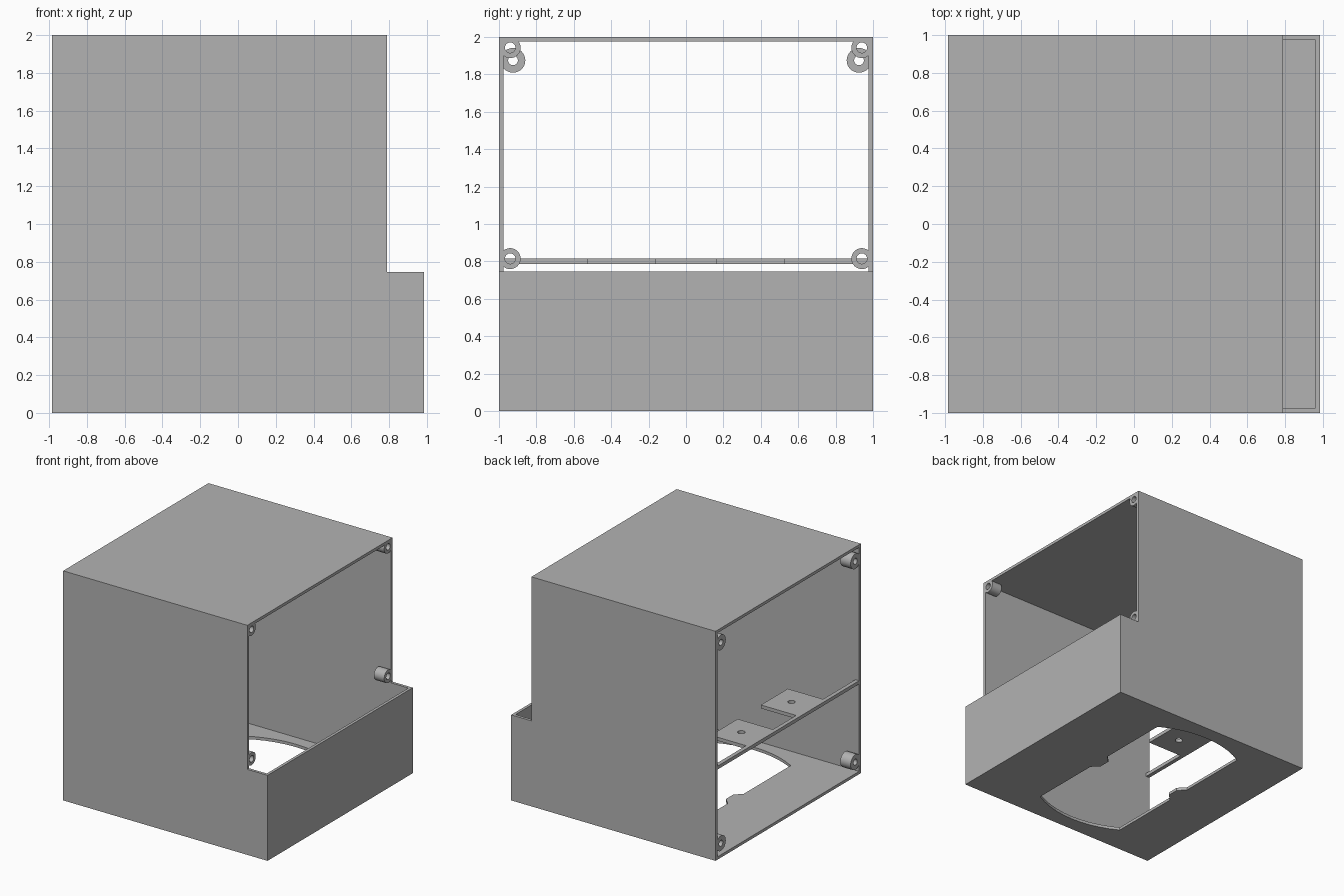
import bpy, bmesh, math
from mathutils import Vector

cube = bpy.data.objects.get("Cube")
if cube:
    bpy.data.objects.remove(cube, do_unlink=True)

grey = bpy.data.materials.new("plain grey")
grey.use_nodes = True
COLOUR = (0.45, 0.45, 0.45, 1)
grey.diffuse_color = COLOUR
grey.node_tree.nodes["Principled BSDF"].inputs["Base Color"].default_value = COLOUR

BACK, FRONT, LIP = -0.985, 0.79, 0.985   # x of open back, upper opening, lower lip
WALL = 0.025


def finish(name, bm):
    bmesh.ops.recalc_face_normals(bm, faces=bm.faces)
    mesh = bpy.data.meshes.new(name)
    bm.to_mesh(mesh)
    bm.free()
    mesh.materials.append(grey)
    ob = bpy.data.objects.new(name, mesh)
    bpy.context.collection.objects.link(ob)
    return ob


def prism(name, outline, low, high, axis):
    """Extrude a flat outline along y (points are x, z) or z (points are x, y)."""
    place = (lambda a, b: (a, low, b)) if axis == "y" else (lambda a, b: (a, b, low))
    bm = bmesh.new()
    face = bm.faces.new([bm.verts.new(place(a, b)) for a, b in outline])
    new = bmesh.ops.extrude_face_region(bm, geom=[face])["geom"]
    depth = high - low
    move = Vector((0, depth, 0)) if axis == "y" else Vector((0, 0, depth))
    bmesh.ops.translate(bm, vec=move, verts=[g for g in new if isinstance(g, bmesh.types.BMVert)])
    return finish(name, bm)


def cut(ob, cutter):
    cutter.hide_render = True
    mod = ob.modifiers.new("cut", "BOOLEAN")
    mod.operation, mod.solver, mod.object = "DIFFERENCE", "EXACT", cutter
    bpy.context.view_layer.objects.active = ob
    bpy.ops.object.modifier_apply(modifier=mod.name)
    bpy.data.objects.remove(cutter, do_unlink=True)


def smooth(ob):
    bpy.ops.object.select_all(action="DESELECT")
    ob.select_set(True)
    bpy.context.view_layer.objects.active = ob
    bpy.ops.object.shade_smooth_by_angle(angle=math.radians(30))


def circle(cx, cy, r, n, start=0.0, sweep=math.tau):
    return [(cx + r * math.cos(start + sweep * i / n), cy + r * math.sin(start + sweep * i / n))
            for i in range(n)]


# Hollow stepped case, open at the back and above the front lip
case = prism("case_shell", [(BACK, 0), (LIP, 0), (LIP, 0.745), (FRONT, 0.745), (FRONT, 2), (BACK, 2)],
             -1, 1, "y")
inside = [(-1.2, WALL), (LIP - WALL, WALL), (LIP - WALL, 2 - WALL), (-1.2, 2 - WALL)]
cut(case, prism("case_cutter", inside, WALL - 1, 1 - WALL, "y"))

# Floor opening: a disc cut flat on two sides, with a small tooth in each flat side
MID, HALF, RADIUS = -0.05, 0.43, 0.87
reach = math.acos(HALF / RADIUS)
arc = circle(0, 0, RADIUS, 10, reach, math.pi - 2 * reach) + [(-HALF, RADIUS * math.sin(reach))]
tooth = [(-HALF, 0.11), (0.06 - HALF, 0.05), (0.06 - HALF, -0.05), (-HALF, -0.11)]
half_outline = arc + tooth
outline = half_outline + [(-x, -y) for x, y in half_outline]
cut(case, prism("floor_cutter", [(x + MID, y) for x, y in outline], -0.1, 0.1, "z"))

# Shelf bar across the back with two drilled tabs
BAR, TIP = BACK + 0.035, BACK + 0.375
SIDE, OUTER, INNER = 0.98, 0.53, 0.16
half_comb = [(BACK, SIDE), (BAR, SIDE), (BAR, OUTER), (TIP, OUTER), (TIP, INNER), (BAR, INNER)]
comb = half_comb + [(x, -y) for x, y in reversed(half_comb)]
shelf = prism("shelf", comb, 0.785, 0.815, "z")
for side in (-1, 1):
    hole = circle(BACK + 0.21, side * 0.345, 0.03, 24)
    cut(shelf, prism("tab_cutter", hole, 0.7, 0.9, "z"))


# Screw bosses: short tubes along x
def boss(name, x, y, z, outer, inner, length=0.1):
    bm = bmesh.new()
    ring = [bm.verts.new((a, 0, r)) for a, r in
            ((0, inner), (0, outer), (length, outer), (length, inner))]
    edges = [bm.edges.new((ring[i], ring[(i + 1) % 4])) for i in range(4)]
    bmesh.ops.spin(bm, geom=ring + edges, cent=(0, 0, 0), axis=(1, 0, 0),
                   angle=math.tau, steps=32, use_duplicate=False)
    bmesh.ops.remove_doubles(bm, verts=bm.verts, dist=0.0001)
    ob = finish(name, bm)
    ob.location = (x, y, z)
    smooth(ob)


for side, word in ((-1, "right"), (1, "left")):
    for level, z_front, z_back in (("upper", 1.943, 1.875), ("lower", 0.815, 0.125)):
        boss(f"front_boss_{level}_{word}", FRONT - 0.1, side * 0.94, z_front, 0.056, 0.028)
        boss(f"back_boss_{level}_{word}", BACK, side * 0.925, z_back, 0.066, 0.026)
